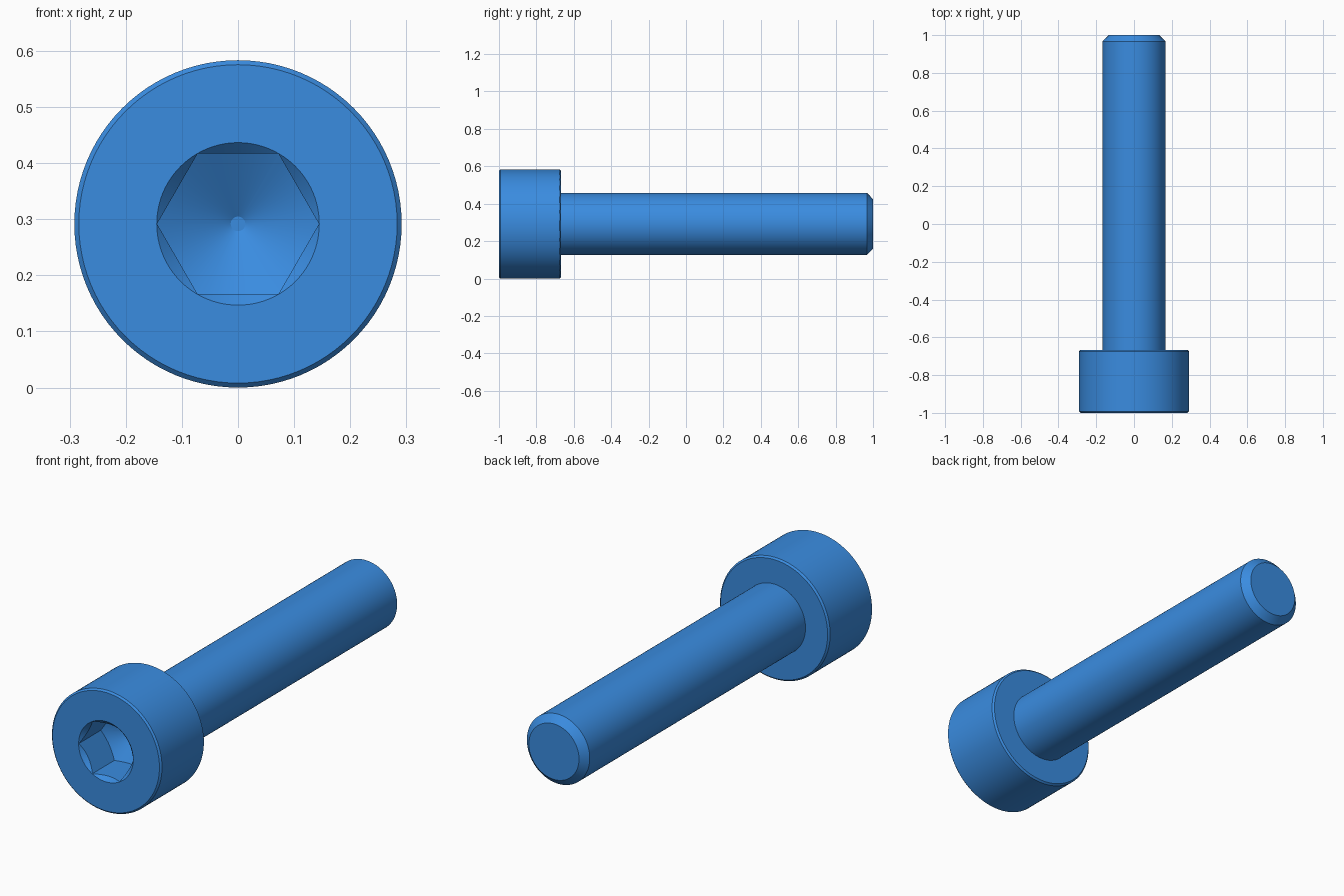
import bpy, bmesh, math
from mathutils import Vector

if "Cube" in bpy.data.objects:
    bpy.data.objects.remove(bpy.data.objects["Cube"])

AXIS_Z = 0.2917      # height of the bolt axis
HEAD_R, SHANK_R = 0.2917, 0.1667
HEX_R = 0.25 / math.sqrt(3)
HEAD_BACK = -0.667
EDGE = 0.008         # small bevel on the head rims

blue = bpy.data.materials.new("bolt blue")
blue.use_nodes = True
colour = (0.042, 0.262, 0.745, 1)
blue.diffuse_color = colour
blue.node_tree.nodes["Principled BSDF"].inputs["Base Color"].default_value = colour


def lathe(name, profile, steps=96):
    """Spin (radius, y) points around the bolt axis into a closed solid."""
    bm = bmesh.new()
    centre = Vector((0, 0, AXIS_Z))
    points = [(0, profile[0][1])] + profile + [(0, profile[-1][1])]
    verts = [bm.verts.new((r, y, AXIS_Z)) for r, y in points]
    edges = [bm.edges.new(pair) for pair in zip(verts, verts[1:])]
    bmesh.ops.spin(bm, geom=verts + edges, cent=centre, axis=(0, 1, 0),
                   angle=math.tau, steps=steps)
    bmesh.ops.remove_doubles(bm, verts=bm.verts, dist=0.00005)
    # merge the flat end fans into single faces
    bmesh.ops.dissolve_limit(bm, angle_limit=0.001, verts=bm.verts, edges=bm.edges)
    bmesh.ops.recalc_face_normals(bm, faces=bm.faces)
    mesh = bpy.data.meshes.new(name)
    bm.to_mesh(mesh)
    bm.free()
    mesh.materials.append(blue)
    obj = bpy.data.objects.new(name, mesh)
    bpy.context.collection.objects.link(obj)
    return obj


def combine(target, cutter, operation):
    """Apply a boolean and discard the cutter."""
    mod = target.modifiers.new("cut", "BOOLEAN")
    mod.operation, mod.solver, mod.object = operation, "EXACT", cutter
    bpy.context.view_layer.objects.active = target
    bpy.ops.object.modifier_apply(modifier=mod.name)
    bpy.data.objects.remove(cutter)


# Head and shank as one turned body
bolt = lathe("socket_head_bolt", [
    (HEAD_R - EDGE, -1), (HEAD_R, -1 + EDGE),
    (HEAD_R, HEAD_BACK - EDGE), (HEAD_R - EDGE, HEAD_BACK),
    (SHANK_R, HEAD_BACK), (SHANK_R, 0.967), (0.133, 1)])

# Hexagonal socket with a drilled conical floor
floor_y, tip_r = -0.833, 0.013
tip_y = floor_y + (HEX_R - tip_r) * math.tan(math.radians(30))
hexagon = lathe("hex_cutter", [(HEX_R, -1.1), (HEX_R, -0.7)], steps=6)
drill = lathe("drill_cutter", [(0.16, -1.2), (0.16, floor_y - 0.009), (tip_r, tip_y)])
combine(hexagon, drill, "INTERSECT")
combine(bolt, hexagon, "DIFFERENCE")

# Countersunk socket mouth
mouth = lathe("mouth_cutter", [(HEX_R + 0.0505, -1.05), (HEX_R - 0.0495, -0.95)])
combine(bolt, mouth, "DIFFERENCE")

bpy.ops.object.select_all(action="DESELECT")
bolt.select_set(True)
bpy.context.view_layer.objects.active = bolt
bpy.ops.object.shade_smooth_by_angle(angle=math.radians(20))
